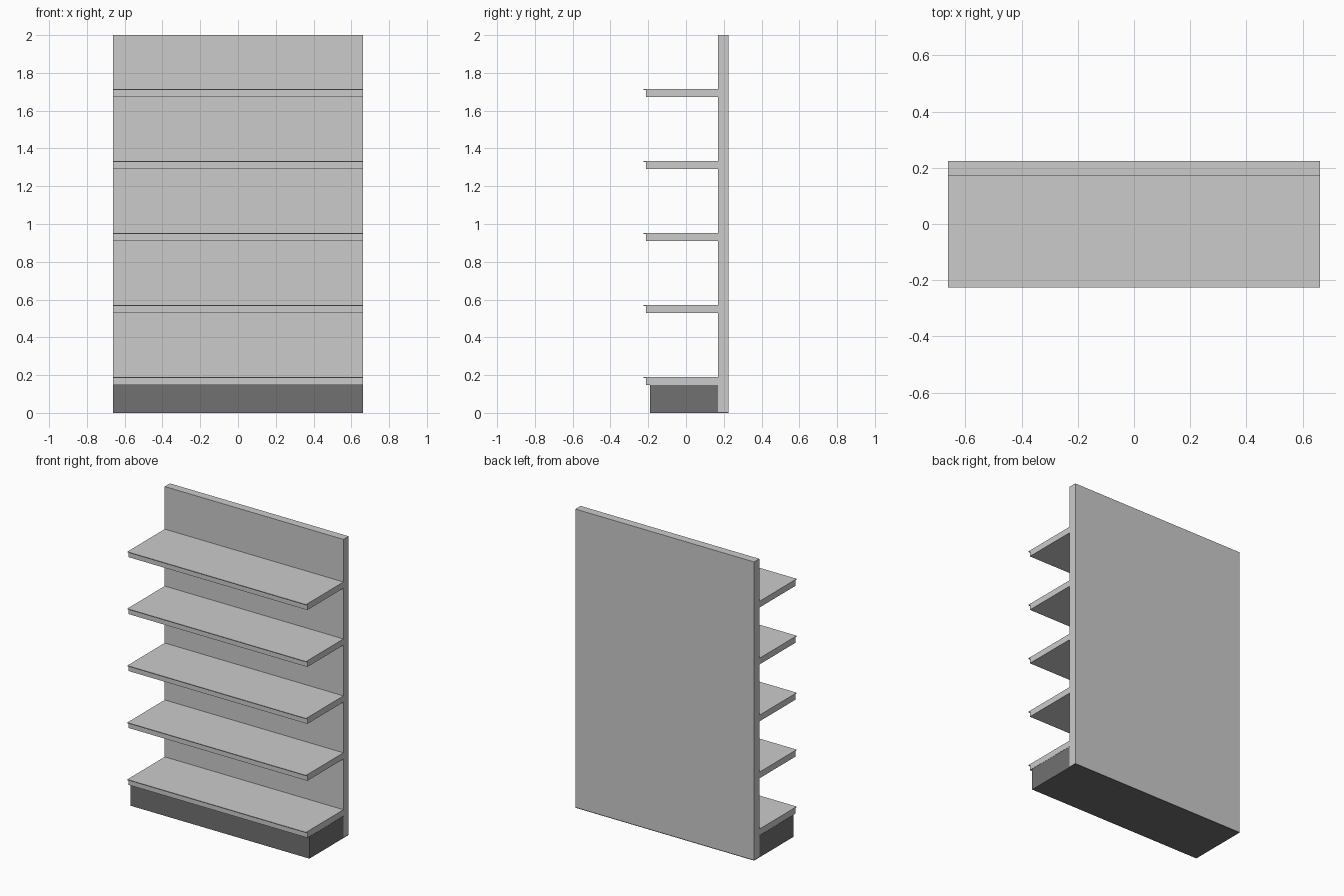
import bpy
import bmesh

if "Cube" in bpy.data.objects:
    bpy.data.objects.remove(bpy.data.objects["Cube"], do_unlink=True)


def make_material(name, value):
    mat = bpy.data.materials.new(name)
    mat.use_nodes = True
    color = (value, value, value, 1)
    mat.diffuse_color = color
    mat.node_tree.nodes["Principled BSDF"].inputs["Base Color"].default_value = color
    return mat


light_grey = make_material("light grey metal", 0.6)
dark_grey = make_material("dark grey plinth", 0.165)

HALF_WIDTH = 0.662
PANEL_FRONT, BACK = 0.17, 0.225
PLINTH_FRONT = -0.19
PLINTH_TOP = 0.147


def make_box(name, y0, y1, z0, z1, mat, corner=0.0):
    """Full-width box; corner rounds its two front upright edges."""
    bm = bmesh.new()
    bmesh.ops.create_cube(bm, size=1)
    for v in bm.verts:
        v.co.x *= 2 * HALF_WIDTH
        v.co.y = y0 if v.co.y < 0 else y1
        v.co.z = z0 if v.co.z < 0 else z1
    if corner:
        edges = [e for e in bm.edges if all(v.co.y == y0 for v in e.verts)
                 and e.verts[0].co.x == e.verts[1].co.x]
        bmesh.ops.bevel(bm, geom=edges, offset=corner, segments=8,
                        profile=0.5, affect='EDGES')
    mesh = bpy.data.meshes.new(name)
    bm.to_mesh(mesh)
    bm.free()
    mesh.materials.append(mat)
    obj = bpy.data.objects.new(name, mesh)
    bpy.context.collection.objects.link(obj)
    if corner:
        bpy.ops.object.select_all(action='DESELECT')
        obj.select_set(True)
        bpy.context.view_layer.objects.active = obj
        bpy.ops.object.shade_smooth_by_angle()
    return obj


# Back panel standing on a thin dark foot
make_box("back_panel", PANEL_FRONT, BACK, 0.006, 2.0, light_grey)
make_box("panel_foot", PANEL_FRONT, BACK, 0.0, 0.006, dark_grey)

# Plinth with rounded front corners
make_box("plinth", PLINTH_FRONT, PANEL_FRONT, 0.0, PLINTH_TOP, dark_grey, corner=0.05)

# Five shelves, each with a thin top sheet overhanging the front
for i in range(5):
    top = 0.19 + i * 0.3812
    make_box(f"shelf_{i + 1}", -0.212, PANEL_FRONT, top - 0.042, top - 0.005, light_grey)
    make_box(f"shelf_top_{i + 1}", -0.226, PANEL_FRONT, top - 0.005, top, light_grey)
